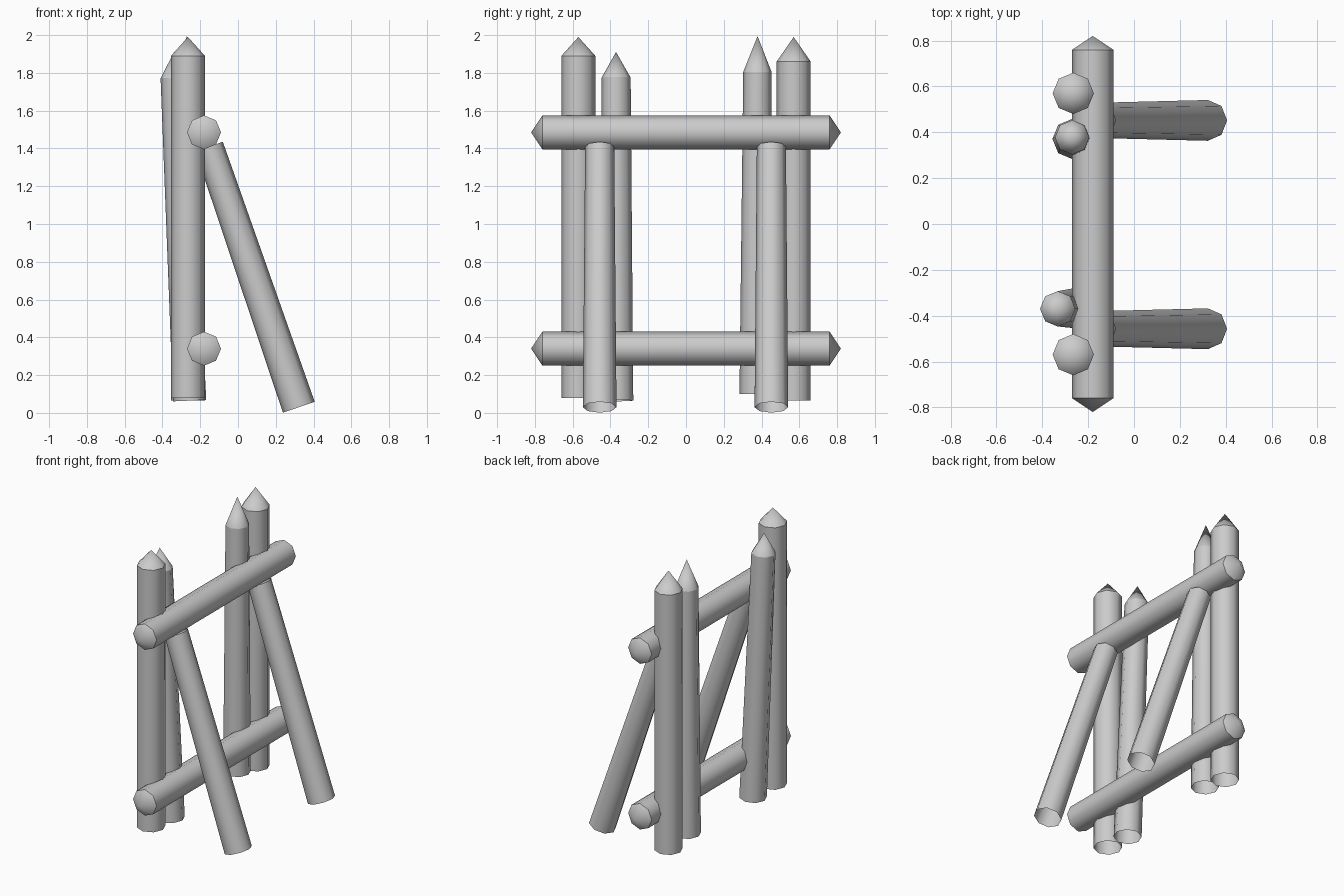
import bpy
import bmesh
from math import cos, sin, tau
from mathutils import Vector

SIDES = 8

cube = bpy.data.objects.get("Cube")
if cube:
    bpy.data.objects.remove(cube, do_unlink=True)

# One plain grey for all timber
grey = bpy.data.materials.new("timber grey")
grey.use_nodes = True
colour = (0.6, 0.6, 0.6, 1)
grey.diffuse_color = colour
grey.node_tree.nodes["Principled BSDF"].inputs["Base Color"].default_value = colour


def log(name, start, end, r_start, r_end, start_tip=0, end_tip=0):
    """Eight-sided log between two points; a tip length sharpens that end, none leaves it open."""
    start, end = Vector(start), Vector(end)
    axis = (end - start).normalized()
    turn = Vector((0, 0, 1)).rotation_difference(axis)
    bm = bmesh.new()

    def ring(centre, radius):
        return [bm.verts.new(centre + turn @ Vector((radius * cos(tau * i / SIDES),
                                                    radius * sin(tau * i / SIDES), 0)))
                for i in range(SIDES)]

    low, high = ring(start, r_start), ring(end, r_end)
    for i in range(SIDES):
        j = (i + 1) % SIDES
        bm.faces.new((low[i], low[j], high[j], high[i]))
    # Sharpened points
    for verts, centre, tip in ((low, start - axis * start_tip, start_tip),
                               (high, end + axis * end_tip, end_tip)):
        if tip:
            point = bm.verts.new(centre)
            for i in range(SIDES):
                bm.faces.new((verts[i], verts[(i + 1) % SIDES], point))
    bmesh.ops.recalc_face_normals(bm, faces=bm.faces)
    # Smooth round the log, crisp at the shoulders
    for face in bm.faces:
        face.smooth = True
    for verts in (low, high):
        for i in range(SIDES):
            bm.edges.get((verts[i], verts[(i + 1) % SIDES])).smooth = False
    mesh = bpy.data.meshes.new(name)
    bm.to_mesh(mesh)
    bm.free()
    mesh.materials.append(grey)
    obj = bpy.data.objects.new(name, mesh)
    bpy.context.collection.objects.link(obj)
    return obj


# Outer upright posts
log("front_outer_post", (-0.265, -0.57, 0.08), (-0.265, -0.57, 1.89), 0.09, 0.09, end_tip=0.1)
log("back_outer_post", (-0.265, 0.57, 0.065), (-0.265, 0.57, 1.86), 0.09, 0.09, end_tip=0.13)

# Inner posts, tapered and slightly leaning
log("front_inner_post", (-0.256, -0.367, 0.065), (-0.333, -0.37, 1.775), 0.088, 0.077, end_tip=0.135)
log("back_inner_post", (-0.268, 0.371, 0.1), (-0.27, 0.378, 1.805), 0.088, 0.075, end_tip=0.19)

# Horizontal rails, pointed at both ends
for name, z in (("lower_rail", 0.34), ("upper_rail", 1.485)):
    log(name, (-0.18, -0.76, z), (-0.18, 0.76, z), 0.09, 0.09, 0.06, 0.06)

# Slanted braces
for name, y in (("front_brace", -0.457), ("back_brace", 0.452)):
    log(name, (0.322, y, 0.03), (-0.153, y, 1.41), 0.089, 0.077)
